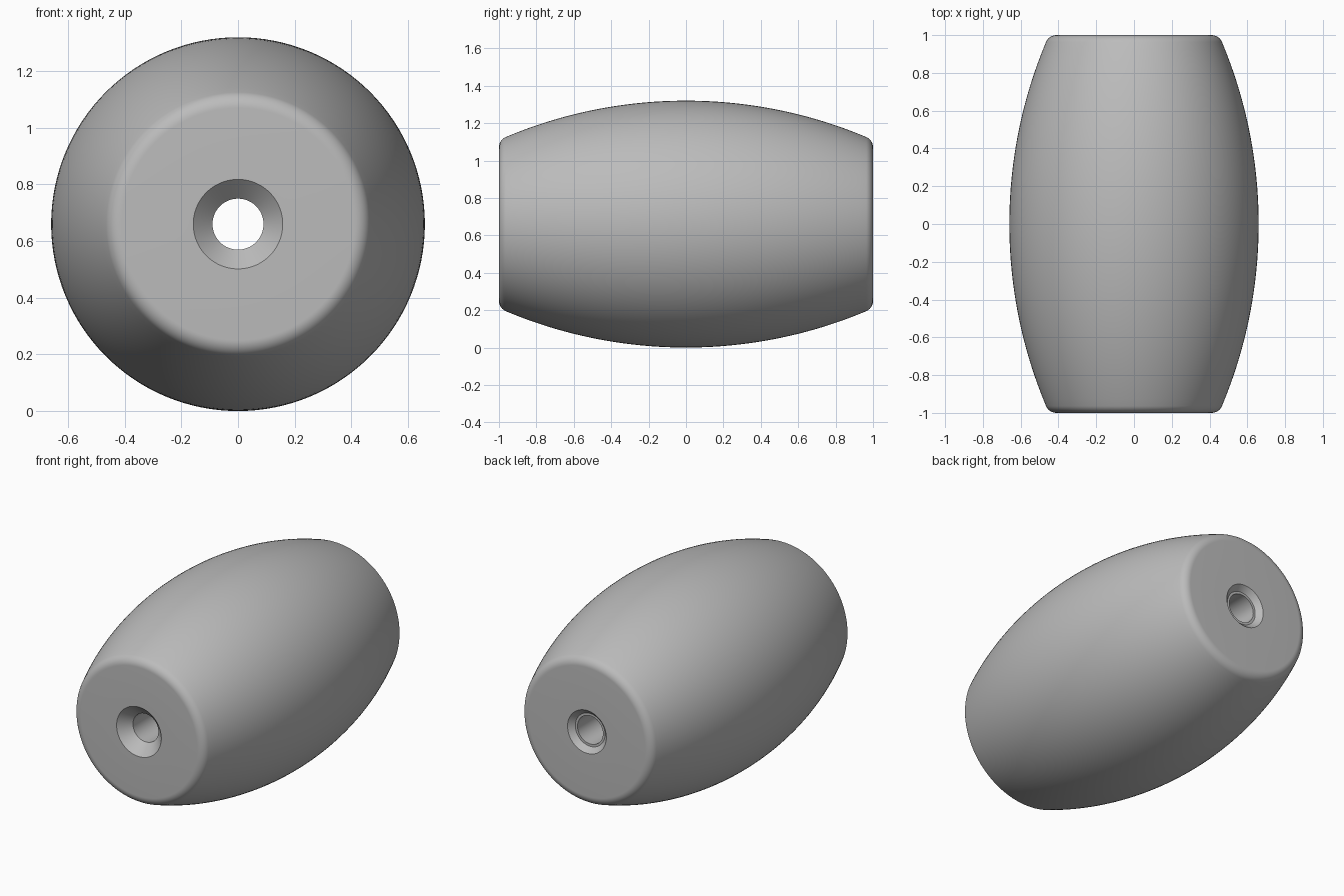
import bpy, bmesh, math

cube = bpy.data.objects.get("Cube")
if cube:
    bpy.data.objects.remove(cube, do_unlink=True)

# Main dimensions
MAX_R, HALF = 0.66, 1.0
ARC_R = 2.485            # radius of the barrel curve
FILLET = 0.06            # rounded rim
BORE = 0.09
SEGMENTS = 128

# Rim fillet tangent to the end face and the barrel curve
arc_centre = MAX_R - ARC_R
fillet_y = HALF - FILLET
fillet_r = math.sqrt((ARC_R - FILLET) ** 2 - fillet_y ** 2) + arc_centre
tangent = math.asin(fillet_y / (ARC_R - FILLET))


def arc(centre_r, centre_y, radius, start, end, steps):
    """Points (radius, y) along an arc; angle 0 points outward, 90 degrees along +y."""
    angles = [start + (end - start) * i / steps for i in range(steps + 1)]
    return [(centre_r + radius * math.cos(a), centre_y + radius * math.sin(a)) for a in angles]


# Closed half section: front countersink, rim, barrel, rim, stepped back recess, bore
quarter = math.pi / 2
profile = [(BORE, -HALF + 0.068), (0.158, -HALF)]
profile += arc(fillet_r, -fillet_y, FILLET, -quarter, -tangent, 10)
profile += arc(arc_centre, 0, ARC_R, -tangent, tangent, 48)[1:-1]
profile += arc(fillet_r, fillet_y, FILLET, tangent, quarter, 10)
profile += [(0.137, HALF), (0.105, HALF - 0.033), (BORE, HALF - 0.033)]

# Revolve the section around the y axis
bm = bmesh.new()
rings = []
for i in range(SEGMENTS):
    a = 2 * math.pi * i / SEGMENTS
    rings.append([bm.verts.new((r * math.cos(a), y, MAX_R + r * math.sin(a))) for r, y in profile])
for i, ring in enumerate(rings):
    following = rings[(i + 1) % SEGMENTS]
    for j in range(len(profile)):
        k = (j + 1) % len(profile)
        bm.faces.new((ring[j], ring[k], following[k], following[j]))
bmesh.ops.recalc_face_normals(bm, faces=bm.faces)
mesh = bpy.data.meshes.new("barrel_body")
bm.to_mesh(mesh)
bm.free()

body = bpy.data.objects.new("barrel_body", mesh)
bpy.context.collection.objects.link(body)

# Plain grey
grey = bpy.data.materials.new("plain_grey")
grey.use_nodes = True
colour = (0.5, 0.5, 0.5, 1)
grey.diffuse_color = colour
grey.node_tree.nodes["Principled BSDF"].inputs["Base Color"].default_value = colour
mesh.materials.append(grey)

# Smooth surfaces with crisp recess edges
bpy.ops.object.select_all(action='DESELECT')
body.select_set(True)
bpy.context.view_layer.objects.active = body
bpy.ops.object.shade_smooth_by_angle(angle=math.radians(30))
